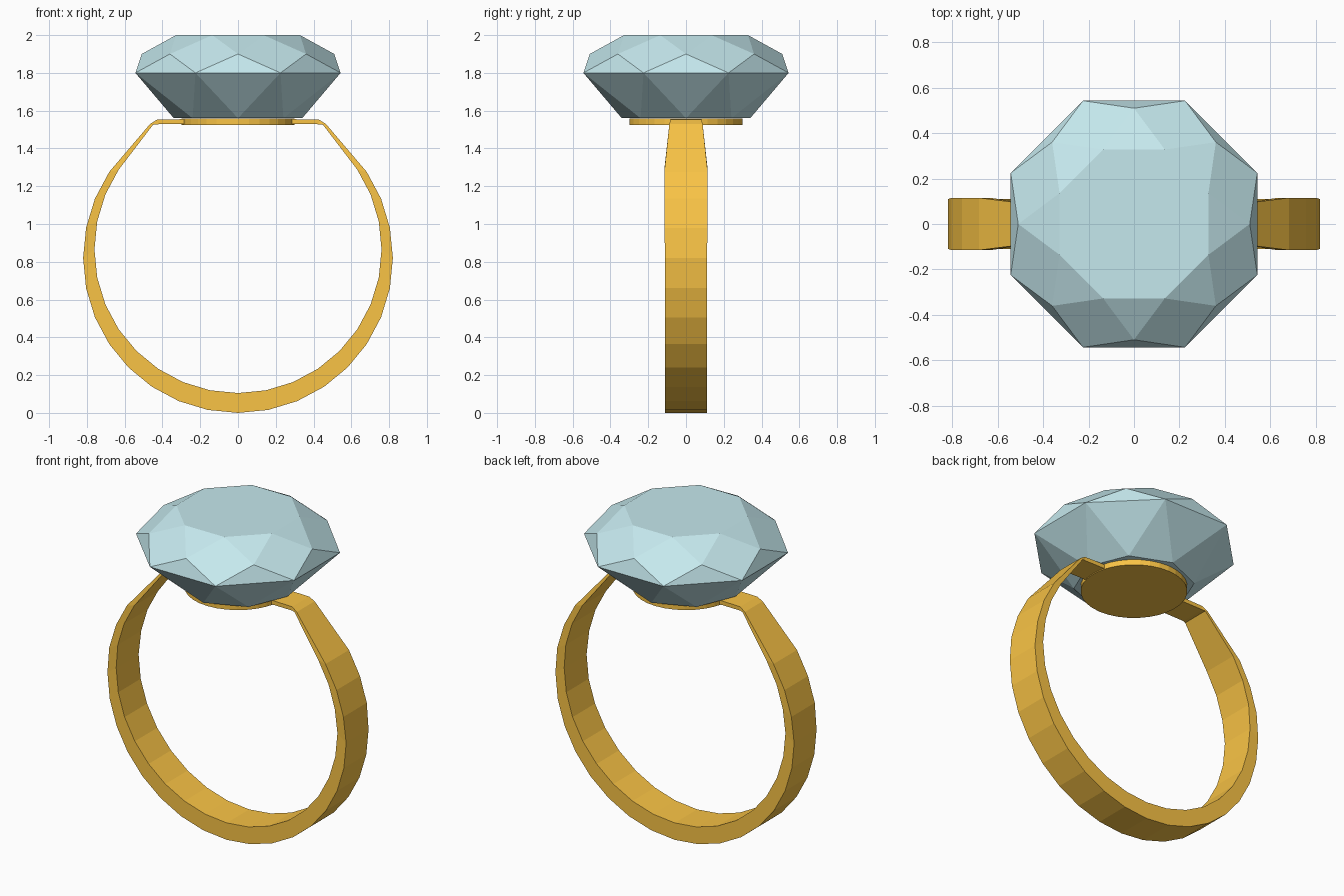
import bpy, bmesh
from math import sin, cos, radians

if "Cube" in bpy.data.objects:
    bpy.data.objects.remove(bpy.data.objects["Cube"])


def material(name, color):
    m = bpy.data.materials.new(name)
    m.diffuse_color = (*color, 1)
    m.use_nodes = True
    m.node_tree.nodes["Principled BSDF"].inputs["Base Color"].default_value = m.diffuse_color
    return m


def add_object(name, bm, mat):
    bmesh.ops.recalc_face_normals(bm, faces=bm.faces)
    me = bpy.data.meshes.new(name)
    bm.to_mesh(me)
    bm.free()
    me.materials.append(mat)
    ob = bpy.data.objects.new(name, me)
    bpy.context.collection.objects.link(ob)
    return ob


gold = material("gold", (0.95, 0.55, 0.06))
blue = material("pale_blue", (0.56, 0.81, 0.85))

# Band: (outer x, outer z, inner x, inner z, half width) from bottom to right shoulder
half = []
for i in range(12):
    a = radians(-90 + 11.25 * i)
    w = 0.11 if i < 9 else 0.115
    half.append((0.82 * cos(a), 0.82 + 0.82 * sin(a),
                 0.76 * cos(a), 0.865 + 0.76 * sin(a), w))
half += [(0.465, 1.53, 0.45, 1.525, 0.088),
         (0.43, 1.552, 0.43, 1.528, 0.083),
         (0.24, 1.556, 0.24, 1.53, 0.083)]
# mirrored left side, then close across the top inside the seat
stations = half + [(-ox, oz, -ix, iz, w) for ox, oz, ix, iz, w in half[:0:-1]]
bm = bmesh.new()
rings = [[bm.verts.new(p) for p in ((ox, -w, oz), (ox, w, oz), (ix, w, iz), (ix, -w, iz))]
         for ox, oz, ix, iz, w in stations]
for i, a in enumerate(rings):
    b = rings[(i + 1) % len(rings)]
    for j in range(4):
        k = (j + 1) % 4
        bm.faces.new((a[j], a[k], b[k], b[j]))
add_object("band", bm, gold)

# Round seat plate under the stone
bm = bmesh.new()
bmesh.ops.create_cone(bm, cap_ends=True, segments=32, radius1=0.3, radius2=0.3, depth=0.034)
bmesh.ops.translate(bm, verts=bm.verts, vec=(0, 0, 1.541))
add_object("seat", bm, gold)

# Eight-sided brilliant-cut stone
bm = bmesh.new()


def ring8(r, z, start):
    return [bm.verts.new((r * cos(radians(start + 45 * k)), r * sin(radians(start + 45 * k)), z))
            for k in range(8)]


table = ring8(0.355, 2.0, 22.5)
crown = ring8(0.51, 1.9, 0)
girdle = ring8(0.588, 1.8, 22.5)
base = ring8(0.34, 1.56, 0)
bm.faces.new(table)
bm.faces.new(base[::-1])
for k in range(8):
    n = (k + 1) % 8
    bm.faces.new((table[k - 1], crown[k], table[k]))             # star facets
    bm.faces.new((table[k], crown[k], girdle[k], crown[n]))      # kite facets
    bm.faces.new((crown[k], girdle[k - 1], girdle[k]))           # upper girdle facets
    bm.faces.new((girdle[k - 1], base[k], girdle[k]))            # lower girdle facets
    bm.faces.new((girdle[k], base[k], base[n]))                  # pavilion facets
add_object("gemstone", bm, blue)
